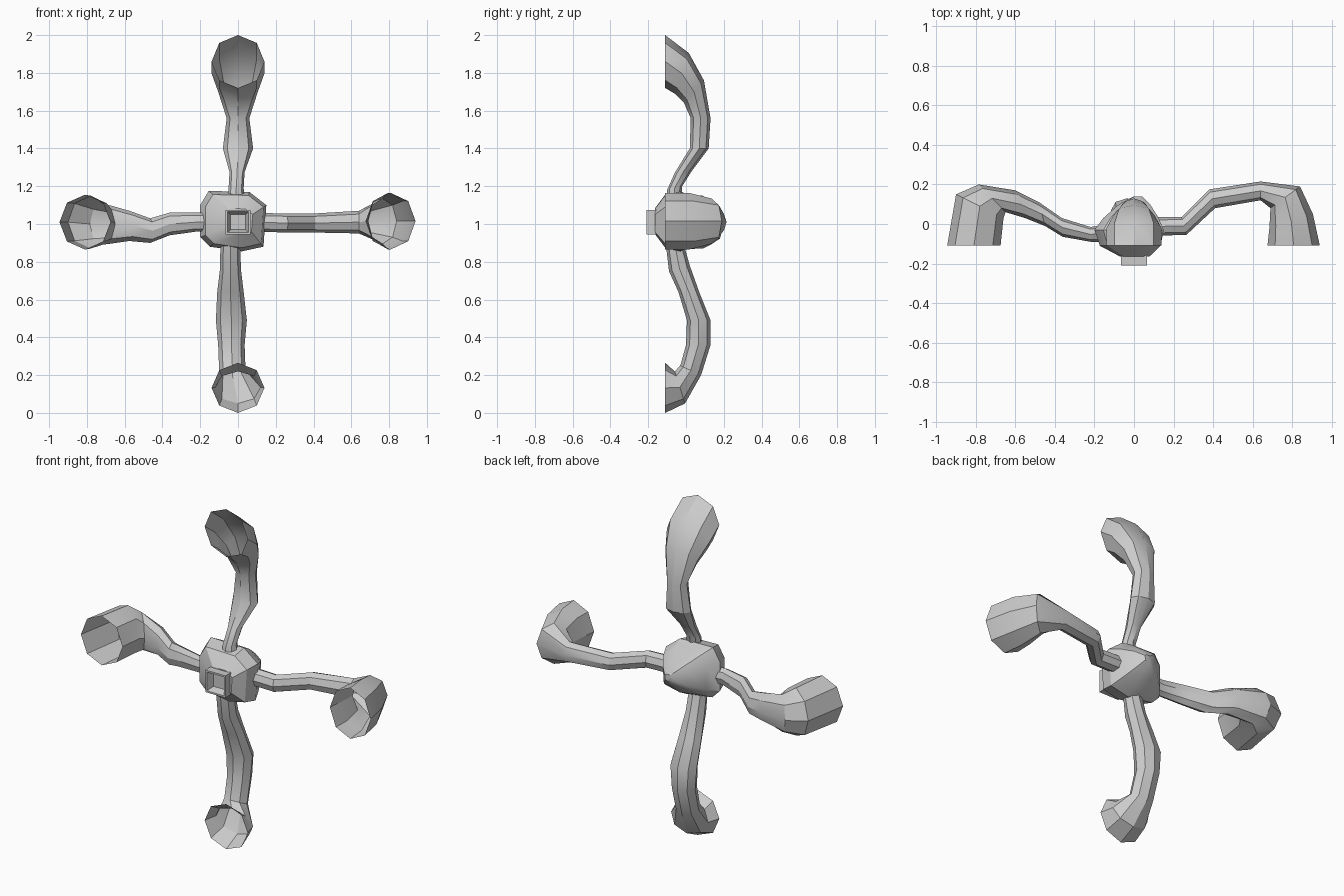
import bpy, math


def loft(name, rings, cap_start=False, cap_end=False):
    n = len(rings[0])
    verts = [p for r in rings for p in r]
    faces = [(k * n + i, k * n + (i + 1) % n, (k + 1) * n + (i + 1) % n, (k + 1) * n + i)
             for k in range(len(rings) - 1) for i in range(n)]
    if cap_start:
        faces.append(tuple(range(n))[::-1])
    if cap_end:
        faces.append(tuple(range(len(verts) - n, len(verts))))
    mesh = bpy.data.meshes.new(name)
    mesh.from_pydata(verts, [], faces)
    ob = bpy.data.objects.new(name, mesh)
    bpy.context.collection.objects.link(ob)
    bpy.ops.object.select_all(action='DESELECT')
    ob.select_set(True)
    bpy.context.view_layer.objects.active = ob
    bpy.ops.object.mode_set(mode='EDIT')
    bpy.ops.mesh.select_all(action='SELECT')
    bpy.ops.mesh.normals_make_consistent(inside=False)
    bpy.ops.object.mode_set(mode='OBJECT')
    bpy.ops.object.shade_smooth_by_angle(angle=math.radians(30))
    return ob


def arm(name, sections, vertical):
    # section: back (along, y), front (along, y), half width, sideways centre
    rings = []
    for a0, y0, a1, y1, w, c in sections:
        ring = []
        for i in range(8):
            t = i * math.tau / 8
            k = math.cos(t)
            a = (a0 + a1) / 2 + (a0 - a1) / 2 * k
            y = (y0 + y1) / 2 + (y0 - y1) / 2 * k
            s = c + w * math.sin(t)
            ring.append((s, y, a) if vertical else (a, y, s))
        rings.append(ring)
    loft(name, rings)


# Four curved arms flaring into open cups that face the front
arm("top_arm", [
    (1.10, -.03, 1.10, -.10, .05, -.01), (1.20, -.02, 1.18, -.10, .04, -.01),
    (1.28, .03, 1.27, -.06, .04, -.005), (1.40, .12, 1.40, .02, .08, 0),
    (1.56, .13, 1.56, .025, .06, 0), (1.76, .095, 1.64, -.01, .105, 0),
    (1.905, .015, 1.69, -.06, .14, 0), (2.0, -.11, 1.72, -.11, .14, 0)], True)
arm("bottom_arm", [
    (.92, -.02, .92, -.11, .053, -.04), (.78, .02, .75, -.09, .055, -.04),
    (.64, .07, .64, -.04, .07, -.04), (.49, .13, .49, .005, .082, -.035),
    (.36, .13, .36, 0, .07, -.035), (.20, .08, .25, -.03, .07, -.03),
    (.05, -.005, .22, -.06, .12, 0), (0, -.11, .265, -.11, .14, 0)], True)
arm("right_arm", [
    (.08, .035, .08, -.06, .05, 1.01), (.24, .035, .265, -.055, .05, 1.005),
    (.38, .175, .41, .08, .05, 1.005), (.64, .215, .64, .12, .06, 1.01),
    (.84, .19, .69, .08, .12, 1.015), (.905, .05, .685, -.02, .15, 1.015),
    (.94, -.11, .675, -.11, .15, 1.015)], False)
arm("left_arm", [
    (-.12, 0, -.12, -.09, .05, 1.01), (-.22, -.015, -.22, -.09, .05, 1.01),
    (-.365, .03, -.36, -.065, .06, 1.0), (-.48, .11, -.45, -.01, .065, .965),
    (-.60, .17, -.55, .03, .08, .99), (-.785, .2, -.65, .06, .11, 1.0),
    (-.90, .15, -.66, .03, .14, 1.01), (-.945, -.11, -.675, -.11, .145, 1.01)], False)

# Central hub: rounded square that narrows to the front and domes at the back
outline = [(-.13, .16), (.085, .155), (.175, .085), (.16, -.135),
           (.045, -.16), (-.125, -.135), (-.175, -.085), (-.175, .085)]
loft("hub", [[(-.025 * min(1, s) + .025 * (1 - s) + x * s, y, 1.015 + z * s) for x, z in outline]
             for y, s in [(-.165, .42), (-.11, .88), (-.03, 1), (.03, .8), (.10, .45), (.14, .12)]],
     True, True)

# Square nozzle with a recessed mouth
loft("nozzle", [[(sx * h, y, 1.01 + sz * h) for sx, sz in [(-1, -1), (1, -1), (1, 1), (-1, 1)]]
                for y, h in [(-.12, .065), (-.21, .065), (-.21, .055), (-.17, .04)]],
     True, True)
